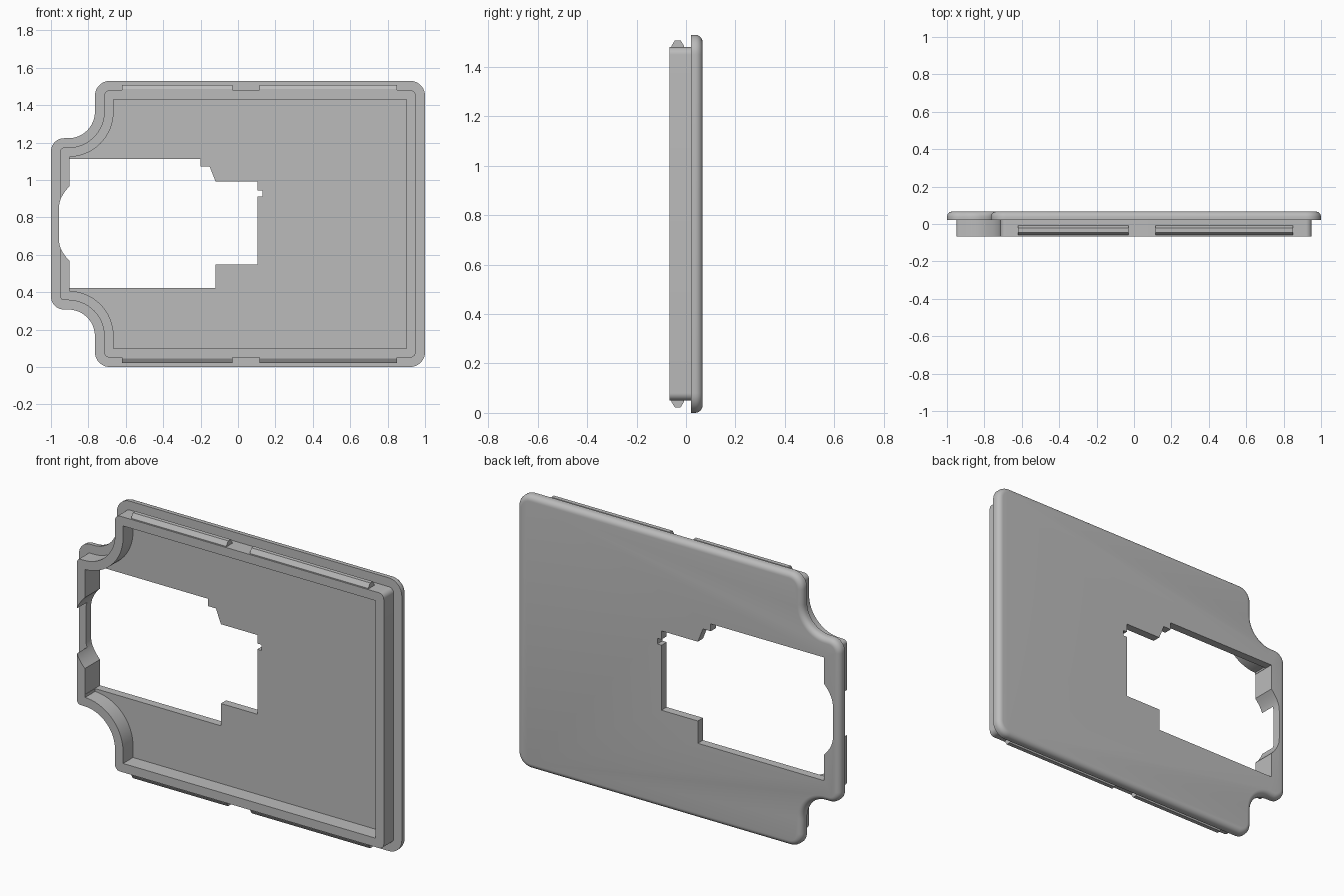
import bpy, bmesh, math

if "Cube" in bpy.data.objects:
    bpy.data.objects.remove(bpy.data.objects["Cube"], do_unlink=True)

grey = bpy.data.materials.new("plain grey")
grey.use_nodes = True
grey.diffuse_color = (0.5, 0.5, 0.5, 1)
grey.node_tree.nodes["Principled BSDF"].inputs["Base Color"].default_value = grey.diffuse_color

HEIGHT = 1.53
BACK, STEP, FRONT = 0.067, 0.021, -0.067


def arc(cx, cz, r, start, end, n=10):
    angles = [math.radians(start + (end - start) * i / n) for i in range(n + 1)]
    return [(cx + r * math.cos(a), cz + r * math.sin(a)) for a in angles]


def outline(inset):
    """Cover outline moved inwards: rounded corners and two scooped left corners."""
    def corner(x, z, sx, r, start):
        c = max(r, inset)
        return arc(x - sx * c, z - c, c - inset, start, start + 90)

    upper = corner(1, HEIGHT, 1, 0.08, 0)
    upper += corner(-0.765, HEIGHT, -1, 0.08, 90)
    upper += arc(-0.907, 1.365, 0.142 + inset, 0, -90, 16)
    upper += corner(-1, 1.223, -1, 0.07, 90)
    upper = [(max(x, inset - 1), z) for x, z in upper]
    return upper + [(x, HEIGHT - z) for x, z in reversed(upper)]


def loft(name, sections):
    """Solid skinned through rings of 3D points, capped at both ends."""
    bm = bmesh.new()
    rings = [[bm.verts.new(p) for p in ring] for ring in sections]
    for a, b in zip(rings, rings[1:]):
        for i in range(len(a)):
            j = (i + 1) % len(a)
            bm.faces.new((a[i], a[j], b[j], b[i]))
    bm.faces.new(rings[0])
    bm.faces.new(rings[-1])
    bmesh.ops.remove_doubles(bm, verts=bm.verts, dist=1e-5)
    bmesh.ops.recalc_face_normals(bm, faces=bm.faces)
    mesh = bpy.data.meshes.new(name)
    bm.to_mesh(mesh)
    bm.free()
    obj = bpy.data.objects.new(name, mesh)
    bpy.context.collection.objects.link(obj)
    mesh.materials.append(grey)
    return obj


# Cover: rounded back plate, raised front rim and recessed floor
fillet = 0.03
steps = [math.radians(90 * i / 6) for i in range(7)]
layers = [(fillet * (1 - math.sin(a)), BACK - fillet * (1 - math.cos(a))) for a in steps]
layers += [(0, STEP), (0.05, STEP), (0.05, FRONT), (0.1, FRONT), (0.1, STEP)]
cover = loft("cover", [[(x, y, z) for x, z in outline(d)] for d, y in layers])

# Stepped opening with a curved bulge through the left rim
window = [(-0.902, 1.113), (-0.2, 1.113), (-0.2, 1.072), (-0.152, 1.072),
          (-0.12, 0.992), (0.105, 0.992), (0.105, 0.944), (0.131, 0.944),
          (0.131, 0.912), (0.105, 0.912), (0.105, 0.548), (-0.12, 0.548),
          (-0.12, 0.423), (-0.902, 0.423)]
ts = [i / 8 for i in range(9)]
window += [(-0.957 + 0.055 * t * t, 0.68 - 0.112 * t) for t in reversed(ts)]
window += [(-0.957 + 0.055 * t * t, 0.853 + 0.112 * t) for t in ts]
cutter = loft("window_cutter", [[(x, y, z) for x, z in window] for y in (-0.2, 0.2)])
cutter.hide_render = True

cut = cover.modifiers.new("window", "BOOLEAN")
cut.operation = "DIFFERENCE"
cut.solver = "EXACT"
cut.object = cutter
bpy.context.view_layer.objects.active = cover
cover.select_set(True)
bpy.ops.object.modifier_apply(modifier="window")
bpy.data.objects.remove(cutter, do_unlink=True)
bpy.ops.object.shade_smooth_by_angle(angle=math.radians(30))

# Snap ridges along the top and bottom of the rim
ridge = [(-0.059, 1.47), (-0.059, 1.485), (-0.045, 1.508),
         (-0.022, 1.508), (-0.008, 1.485), (-0.008, 1.47)]
for side, flip in (("top", False), ("bottom", True)):
    for end, x0, x1 in (("right", -0.62, -0.03), ("left", 0.115, 0.85)):
        loft(f"{side}_{end}_ridge",
             [[(x, y, HEIGHT - z if flip else z) for y, z in ridge] for x in (x0, x1)])
